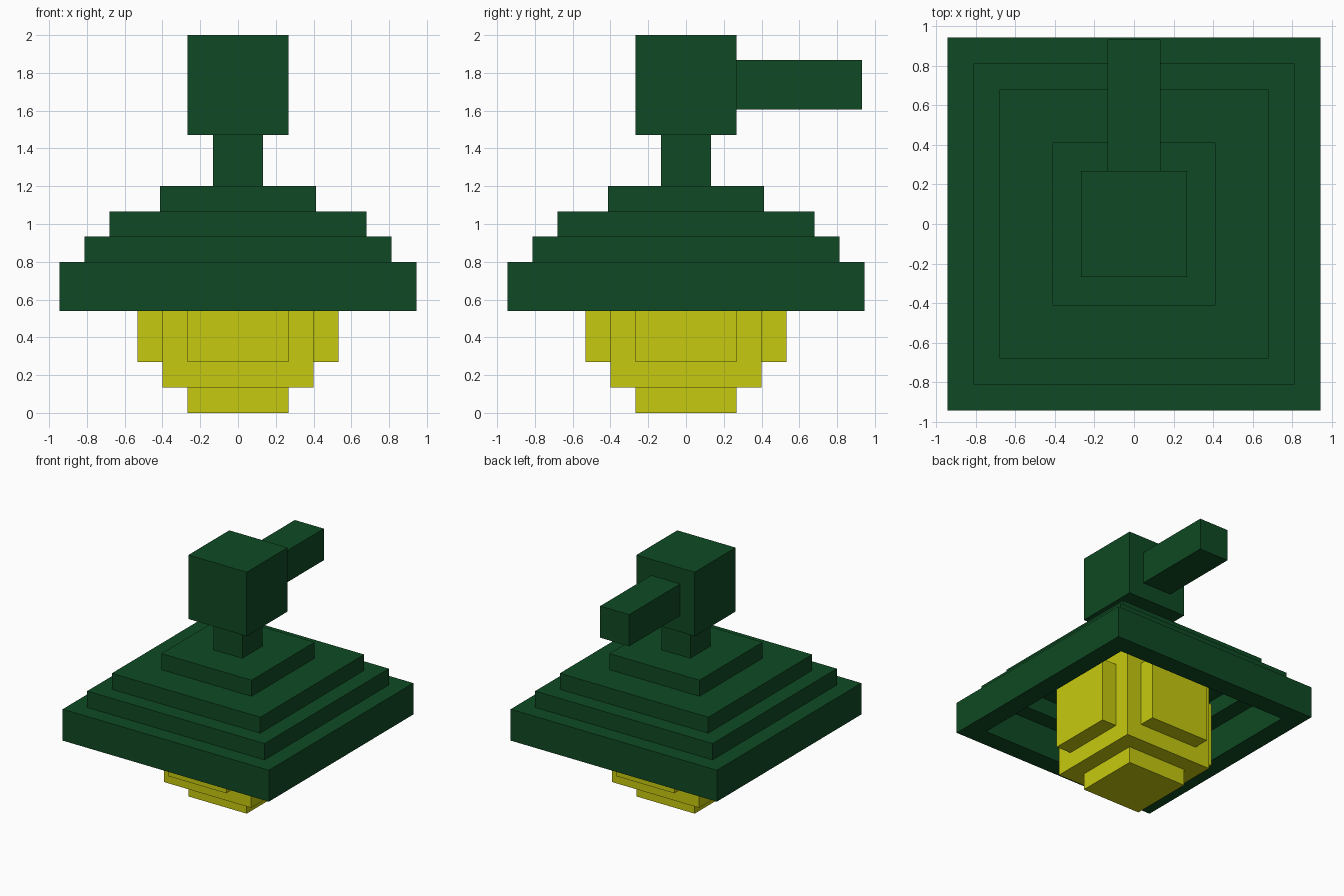
import bpy
import bmesh

cube = bpy.data.objects.get("Cube")
if cube:
    bpy.data.objects.remove(cube, do_unlink=True)


def make_material(name, rgb):
    mat = bpy.data.materials.new(name)
    mat.use_nodes = True
    mat.diffuse_color = (*rgb, 1)
    mat.node_tree.nodes["Principled BSDF"].inputs["Base Color"].default_value = (*rgb, 1)
    return mat


GREEN = make_material("dark green", (0.0048, 0.068, 0.0168))
YELLOW = make_material("bulb yellow", (0.565, 0.591, 0.0044))


def add_object(name, bm, mat):
    bmesh.ops.recalc_face_normals(bm, faces=bm.faces)
    mesh = bpy.data.meshes.new(name)
    bm.to_mesh(mesh)
    bm.free()
    mesh.materials.append(mat)
    obj = bpy.data.objects.new(name, mesh)
    bpy.context.collection.objects.link(obj)
    return obj


def box(name, x, y, z, mat):
    """Box from (min, max) ranges on each axis."""
    bm = bmesh.new()
    bmesh.ops.create_cube(bm, size=1)
    for v in bm.verts:
        v.co = [sum(r) / 2 + c * (r[1] - r[0]) for c, r in zip(v.co, (x, y, z))]
    return add_object(name, bm, mat)


def square_sweep(name, profile, mat):
    """Sweep a (half width, z) profile round a square and cap both ends."""
    bm = bmesh.new()
    loops = [[bm.verts.new((sx * r, sy * r, z))
              for sx, sy in ((-1, -1), (1, -1), (1, 1), (-1, 1))]
             for r, z in profile]
    for a, b in zip(loops, loops[1:]):
        for i in range(4):
            j = (i + 1) % 4
            bm.faces.new((a[i], a[j], b[j], b[i]))
    bm.faces.new(loops[0])
    bm.faces.new(loops[-1])
    return add_object(name, bm, mat)


# Hollow stepped shade: outside from the top down, then inside back up
square_sweep("lamp_shade", [
    (0.413, 1.2), (0.413, 1.067), (0.68, 1.067), (0.68, 0.935),
    (0.813, 0.935), (0.813, 0.80), (0.945, 0.80), (0.945, 0.54),
    (0.787, 0.54), (0.787, 0.80), (0.653, 0.80), (0.653, 0.935),
    (0.405, 0.935), (0.405, 1.067)], GREEN)

# Hanger: stem, block and rear wall arm
box("stem", (-0.133, 0.133), (-0.133, 0.133), (1.2, 1.47), GREEN)
box("mount_block", (-0.267, 0.267), (-0.267, 0.267), (1.47, 2.0), GREEN)
box("wall_arm", (-0.133, 0.133), (0.267, 0.933), (1.605, 1.867), GREEN)

# Bulb core with a raised plate on each side
box("bulb_core", (-0.4, 0.4), (-0.4, 0.4), (0.135, 0.933), YELLOW)
box("bulb_bottom", (-0.267, 0.267), (-0.267, 0.267), (0, 0.135), YELLOW)
box("bulb_top", (-0.267, 0.267), (-0.267, 0.267), (0.933, 1.06), YELLOW)
for side, sign in (("left", 1), ("right", -1)):
    box(f"bulb_{side}", sorted((sign * 0.4, sign * 0.533)),
        (-0.267, 0.267), (0.27, 0.8), YELLOW)
for side, sign in (("back", 1), ("front", -1)):
    box(f"bulb_{side}", (-0.267, 0.267),
        sorted((sign * 0.4, sign * 0.533)), (0.27, 0.8), YELLOW)
